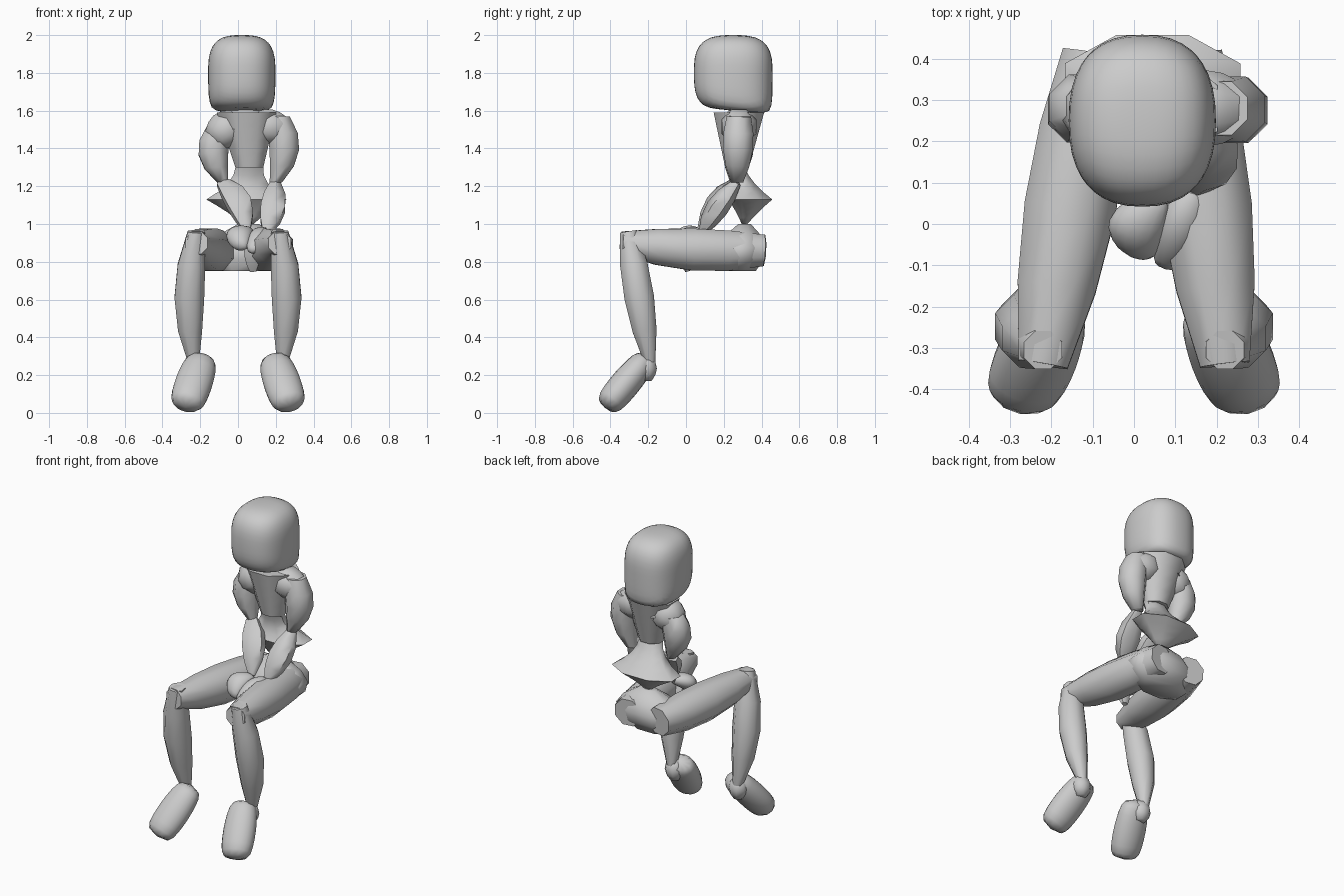
import bpy, bmesh, math
from mathutils import Vector

cube = bpy.data.objects.get("Cube")
if cube:
    bpy.data.objects.remove(cube, do_unlink=True)

GREY = (.6, .6, .6, 1)
grey = bpy.data.materials.new("light grey")
grey.use_nodes = True
grey.diffuse_color = GREY
grey.node_tree.nodes["Principled BSDF"].inputs["Base Color"].default_value = GREY


def finish(name, bm, rounding=0):
    """Turn a bmesh into a smooth shaded grey object."""
    bmesh.ops.recalc_face_normals(bm, faces=bm.faces)
    mesh = bpy.data.meshes.new(name)
    bm.to_mesh(mesh)
    bm.free()
    mesh.materials.append(grey)
    obj = bpy.data.objects.new(name, mesh)
    bpy.context.collection.objects.link(obj)
    bpy.ops.object.select_all(action='DESELECT')
    obj.select_set(True)
    bpy.context.view_layer.objects.active = obj
    bpy.ops.object.shade_smooth_by_angle(angle=math.pi if rounding else math.radians(60))
    if rounding:
        subdivision = obj.modifiers.new("Rounding", 'SUBSURF')
        subdivision.levels = subdivision.render_levels = rounding


def blend(start, middle, end, t):
    """Parabola through three values at t = 0, a half and 1."""
    return start * (1 - t) * (1 - 2 * t) + middle * 4 * t * (1 - t) + end * t * (2 * t - 1)


def limb(name, start, end, radii, bend=(0, 0, 0), depth=1, sides=8, rounding=0, level=False):
    """Closed tube between two joints, bowed by bend, with start, middle and end radii."""
    start, end = Vector(start), Vector(end)
    middle = (start + end) / 2 + Vector(bend)
    along = Vector((0, 0, -1)) if level else (end - start).normalized()
    across = (Vector((1, 0, 0)) - along * along.x).normalized()
    out = along.cross(across) * depth
    bm = bmesh.new()
    loops = []
    steps = 4
    for i in range(steps + 1):
        t = i / steps
        centre, radius = blend(start, middle, end, t), blend(*radii, t)
        angles = [math.tau * (k + .5) / sides for k in range(sides)]
        loops.append([bm.verts.new(centre + radius * (across * math.cos(a) + out * math.sin(a)))
                      for a in angles])
    for upper, lower in zip(loops, loops[1:]):
        for k in range(sides):
            n = (k + 1) % sides
            bm.faces.new((upper[k], upper[n], lower[n], lower[k]))
    bm.faces.new(loops[0])
    bm.faces.new(loops[-1])
    finish(name, bm, rounding)


# Head: a cube swelled into an upright rounded block, squarer below and at the back
bm = bmesh.new()
bmesh.ops.create_cube(bm, size=2)
bmesh.ops.subdivide_edges(bm, edges=bm.edges, cuts=9, use_grid_fill=True)
for v in bm.verts:
    x, y, z = v.co
    girth = (abs(x) ** 2.4 + abs(y) ** 2.4) ** (1 / 2.4)
    power = 3 + max(0, -z) * (3 + 2 * y)
    unit = v.co / (girth ** power + abs(z) ** power) ** (1 / power)
    v.co = Vector((.02, .25, 1.8)) + Vector((.178 * unit.x, .208 * unit.y, .2 * unit.z))
    if unit.z < 0:
        v.co.z += .02 * unit.z * unit.y
finish("head", bm)

# Torso: broad shoulders, thin waist, flared hem closing to a point
waist, hem, hip_joint = (.06, .27, 1.3), (.045, .34, 1.13), (.055, .31, 1)
limb("neck", (.04, .28, 1.62), (.04, .28, 1.5), (.07, .12, .16), depth=.7)
limb("chest", (.045, .28, 1.59), waist, (.17, .125, .08), depth=.85, level=True)
limb("flared_waist", waist, hem, (.08, .115, .23), depth=.55, level=True)
limb("hem", hem, hip_joint, (.23, .12, .03), depth=.55, level=True)

# Pelvis: faceted block narrowing to the waist and to the seat
limb("pelvis", hip_joint, (.03, .28, .75), (.06, .23, .16), depth=.6, level=True)

# Arms: upper arm hangs to a pinched elbow, forearm reaches to the lap
right_elbow, left_elbow = (-.08, .26, 1.22), (.2, .27, 1.22)
limb("right_shoulder", (0, .28, 1.55), (-.14, .27, 1.44), (.07, .105, .06))
limb("right_upper_arm", (-.1, .29, 1.52), right_elbow, (.07, .085, .03), bend=(-.04, 0, 0))
limb("left_shoulder", (.08, .28, 1.53), (.25, .28, 1.5), (.07, .1, .07))
limb("left_upper_arm", (.21, .28, 1.57), left_elbow, (.07, .085, .035), bend=(.04, 0, 0))
limb("right_forearm", right_elbow, (.05, .07, .96), (.04, .075, .02),
     bend=(.02, -.01, .02), depth=.7, sides=6)
limb("left_forearm", left_elbow, (.15, .08, .95), (.03, .075, .02),
     bend=(.01, -.01, 0), depth=.8, sides=6)

# Hands: small rounded mitts resting in the lap
limb("right_hand", (.06, .07, .97), (.01, -.08, .87), (.03, .08, .04),
     bend=(-.03, 0, .02), depth=.7, rounding=1)
limb("left_hand", (.15, .09, .96), (.07, -.11, .85), (.03, .06, .03),
     bend=(0, 0, .03), depth=.8, rounding=1)
limb("left_fingers", (.07, -.03, .9), (.08, .01, .75), (.04, .045, .02), depth=.7, sides=6)

# Legs: horizontal thigh, hanging shin and a foot with the toes down
for side, sign in (("right", -1), ("left", 1)):
    def leg_joint(x, y, z):
        return (sign * x, y, z)

    hip = leg_joint(.09 if sign < 0 else .13, .41, .86)
    limb(side + "_thigh", hip, leg_joint(.22, -.34, .9), (.09, .12, .065),
         bend=(0, 0, -.015))
    limb(side + "_shin", leg_joint(.22, -.305, .96), leg_joint(.235, -.19, .26),
         (.05, .085, .03), bend=leg_joint(.03, 0, 0))
    limb(side + "_foot", leg_joint(.185, -.2, .3), leg_joint(.28, -.43, .025),
         (.08, .108, .09), depth=.8, sides=10, rounding=1)
    # Heel joint behind the ankle
    limb(side + "_heel", leg_joint(.23, -.21, .3), leg_joint(.225, -.21, .17), (.03, .06, .03))
